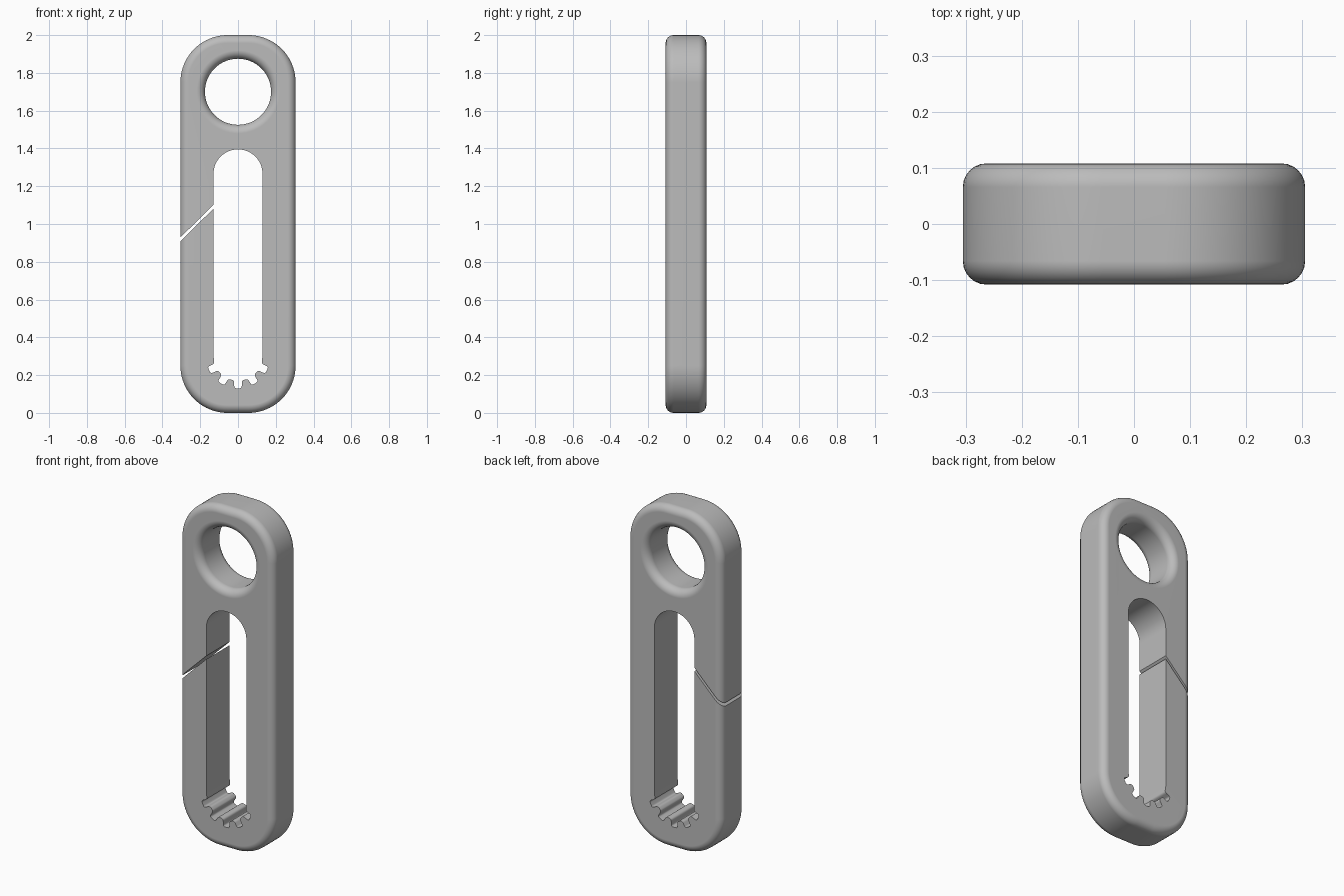
import bpy
import bmesh
from math import sin, cos, pi, radians
from mathutils import Vector

HALF_W, HEIGHT, HALF_T = 0.305, 2.0, 0.108
CORNER, EDGE = 0.25, 0.042

cube = bpy.data.objects.get("Cube")
if cube:
    bpy.data.objects.remove(cube, do_unlink=True)

gray = bpy.data.materials.new("plain gray")
gray.use_nodes = True
gray.diffuse_color = (0.5, 0.5, 0.5, 1)
gray.node_tree.nodes["Principled BSDF"].inputs["Base Color"].default_value = (0.5, 0.5, 0.5, 1)


def arc(cx, cz, r, start, end, steps):
    """Points on an arc in the x-z plane, angles in degrees."""
    angles = [radians(start + (end - start) * i / steps) for i in range(steps + 1)]
    return [(cx + r * cos(a), cz + r * sin(a)) for a in angles]


def fillet(p, a, b, r, steps=4):
    """Soften the corner p between its neighbours a and b."""
    p, a, b = Vector(p), Vector(a), Vector(b)
    s = p + (a - p).normalized() * r
    e = p + (b - p).normalized() * r
    return [tuple(s * (1 - t) ** 2 + p * 2 * t * (1 - t) + e * t * t)
            for t in (i / steps for i in range(steps + 1))]


def finish(bm, name):
    bmesh.ops.recalc_face_normals(bm, faces=bm.faces)
    mesh = bpy.data.meshes.new(name)
    bm.to_mesh(mesh)
    bm.free()
    mesh.materials.append(gray)
    obj = bpy.data.objects.new(name, mesh)
    bpy.context.collection.objects.link(obj)
    return obj


def prism(name, outline, half, bevel=0):
    """Extrude an x-z outline through y, optionally rounding its rims."""
    bm = bmesh.new()
    face = bm.faces.new([bm.verts.new((x, -half, z)) for x, z in outline])
    ext = bmesh.ops.extrude_face_region(bm, geom=[face], use_keep_orig=True)
    new = [v for v in ext["geom"] if isinstance(v, bmesh.types.BMVert)]
    bmesh.ops.translate(bm, verts=new, vec=(0, 2 * half, 0))
    if bevel:
        rims = [e for e in bm.edges if abs(e.verts[0].co.y - e.verts[1].co.y) < half]
        bmesh.ops.bevel(bm, geom=rims, offset=bevel, segments=6, profile=0.5,
                        affect='EDGES')
    return finish(bm, name)


# Rounded body
outline = []
for sx, sz, start in ((1, 1, 0), (-1, 1, 90), (-1, -1, 180), (1, -1, 270)):
    outline += arc(sx * (HALF_W - CORNER), HEIGHT / 2 + sz * (HEIGHT / 2 - CORNER),
                   CORNER, start, start + 90, 20)
body = prism("clip_body", outline, HALF_T, EDGE)

# Ring hole with flared rims, turned about the y axis
hole_r, flare = 0.175, 0.045
quarter = [(hole_r + flare * (1 - cos(a)), HALF_T - flare + flare * sin(a))
           for a in (radians(15 * i) for i in range(7))]
quarter.append((hole_r + flare, HALF_T + 0.05))
profile = [(r, -y) for r, y in reversed(quarter)] + quarter
bm = bmesh.new()
rings = []
for r, y in profile:
    rings.append([bm.verts.new((x, y, z)) for x, z in arc(0, 1.70, r, 0, 360, 64)[:-1]])
for low, high in zip(rings, rings[1:]):
    for i in range(64):
        j = (i + 1) % 64
        bm.faces.new((low[i], low[j], high[j], high[i]))
bm.faces.new(rings[0])
bm.faces.new(rings[-1])
hole = finish(bm, "ring_hole_cutter")

# Long slot, with notches cut between small teeth along its lower arc
slot_r, notch_r, low_z = 0.13, 0.171, 0.30
corners = []
for k in range(-2, 3):
    mid = radians(-90 + 32 * k)
    for r, side in ((slot_r, -1), (notch_r, -1), (notch_r, 1), (slot_r, 1)):
        half_width = 0.020
        out = (r * r - half_width ** 2) ** 0.5
        corners.append((out * cos(mid) - side * half_width * sin(mid),
                        low_z + out * sin(mid) + side * half_width * cos(mid)))
slot = arc(0, 1.265, slot_r, 0, 180, 32) + [(-slot_r, low_z)]
for i, p in enumerate(corners):
    a = corners[i - 1] if i else (-slot_r, low_z)
    b = corners[i + 1] if i + 1 < len(corners) else (slot_r, low_z)
    slot += fillet(p, a, b, 0.012)
slot.append((slot_r, low_z))
slot_cutter = prism("slot_cutter", slot, HALF_T + 0.05)

# Slanted slit through the side arm
gap = 0.01
slit = [(-0.405, 0.82 - gap), (-0.05, 1.17 - gap), (-0.05, 1.17 + gap), (-0.405, 0.82 + gap)]
slit_cutter = prism("slit_cutter", slit, HALF_T + 0.05)

# Cut the openings and keep the result as plain geometry
cutters = (hole, slot_cutter, slit_cutter)
for cutter in cutters:
    cutter.hide_render = True
    mod = body.modifiers.new(cutter.name, 'BOOLEAN')
    mod.operation = 'DIFFERENCE'
    mod.solver = 'EXACT'
    mod.object = cutter
graph = bpy.context.evaluated_depsgraph_get()
result = bpy.data.meshes.new_from_object(body.evaluated_get(graph))
body.modifiers.clear()
body.data = result
for cutter in cutters:
    bpy.data.objects.remove(cutter, do_unlink=True)
body.data.materials.clear()
body.data.materials.append(gray)
for poly in body.data.polygons:
    poly.material_index = 0

# Smooth rounded surfaces, crisp slot edges, even flat faces
bpy.ops.object.select_all(action='DESELECT')
body.select_set(True)
bpy.context.view_layer.objects.active = body
bpy.ops.object.shade_smooth_by_angle(angle=radians(35))
normals = body.modifiers.new("even_normals", 'WEIGHTED_NORMAL')
normals.keep_sharp = True
